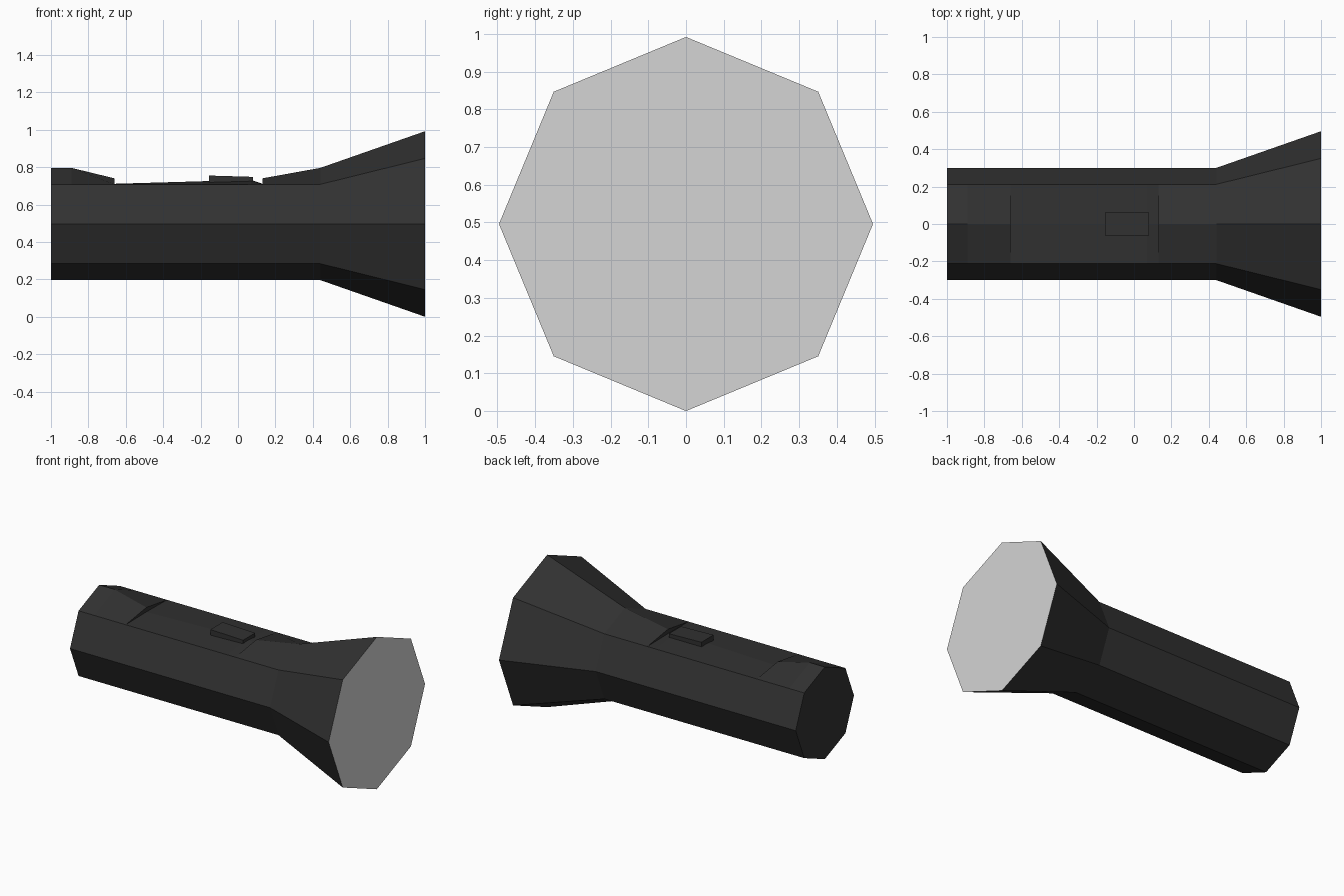
import bpy, bmesh, math

if "Cube" in bpy.data.objects:
    bpy.data.objects.remove(bpy.data.objects["Cube"])

CZ = 0.496  # height of the torch axis


def material(name, rgb):
    m = bpy.data.materials.new(name)
    m.diffuse_color = (*rgb, 1)
    m.use_nodes = True
    m.node_tree.nodes["Principled BSDF"].inputs["Base Color"].default_value = m.diffuse_color
    return m


black = material("black_casing", (0.031, 0.031, 0.031))
glass = material("pale_lens", (0.66, 0.66, 0.66))


def finish(name, bm, mat):
    bmesh.ops.recalc_face_normals(bm, faces=bm.faces)
    me = bpy.data.meshes.new(name)
    bm.to_mesh(me)
    bm.free()
    me.materials.append(mat)
    ob = bpy.data.objects.new(name, me)
    bpy.context.collection.objects.link(ob)
    return ob


def octagon(x, r, top=None):
    pts = []
    for i in range(8):
        a = math.radians(45 * i)
        pts.append([x, r * math.cos(a), CZ + r * math.sin(a)])
    if top is not None:
        pts[2][2] = top  # lowered ridge vertex
    return pts


# Casing: octagonal loft, the top ridge dips into a recess for the switch
sections = [(-1, 0.3, None), (-0.89, 0.3, None), (-0.66, 0.3, 0.74),
            (-0.66, 0.3, 0.711), (0.07, 0.3, 0.732), (0.13, 0.3, 0.711),
            (0.13, 0.3, 0.74), (0.44, 0.3, None), (1, 0.496, None)]
bm = bmesh.new()
cache = {}


def vert(p):
    key = tuple(round(c, 4) for c in p)
    if key not in cache:
        cache[key] = bm.verts.new(key)
    return cache[key]


rings = [[vert(p) for p in octagon(*s)] for s in sections]
for a, b in zip(rings, rings[1:]):
    for i in range(8):
        j = (i + 1) % 8
        corners = list(dict.fromkeys([a[i], a[j], b[j], b[i]]))
        if len(corners) > 2:
            bm.faces.new(corners)
bm.faces.new(rings[0])
finish("casing", bm, black)

# Lens: flat octagon closing the wide end
bm = bmesh.new()
face = bm.faces.new([bm.verts.new(p) for p in octagon(1, 0.496)])
lens = finish("lens", bm, glass)
if lens.data.polygons[0].normal.x < 0:
    lens.data.flip_normals()

# Switch: low block with a slightly sloping top
bm = bmesh.new()
bmesh.ops.create_cube(bm, size=1)
for v in bm.verts:
    back = v.co.x < 0
    v.co.y *= 0.125
    v.co.z = (0.755 if back else 0.748) if v.co.z > 0 else 0.70
    v.co.x = -0.155 if back else 0.08
finish("switch", bm, black)
